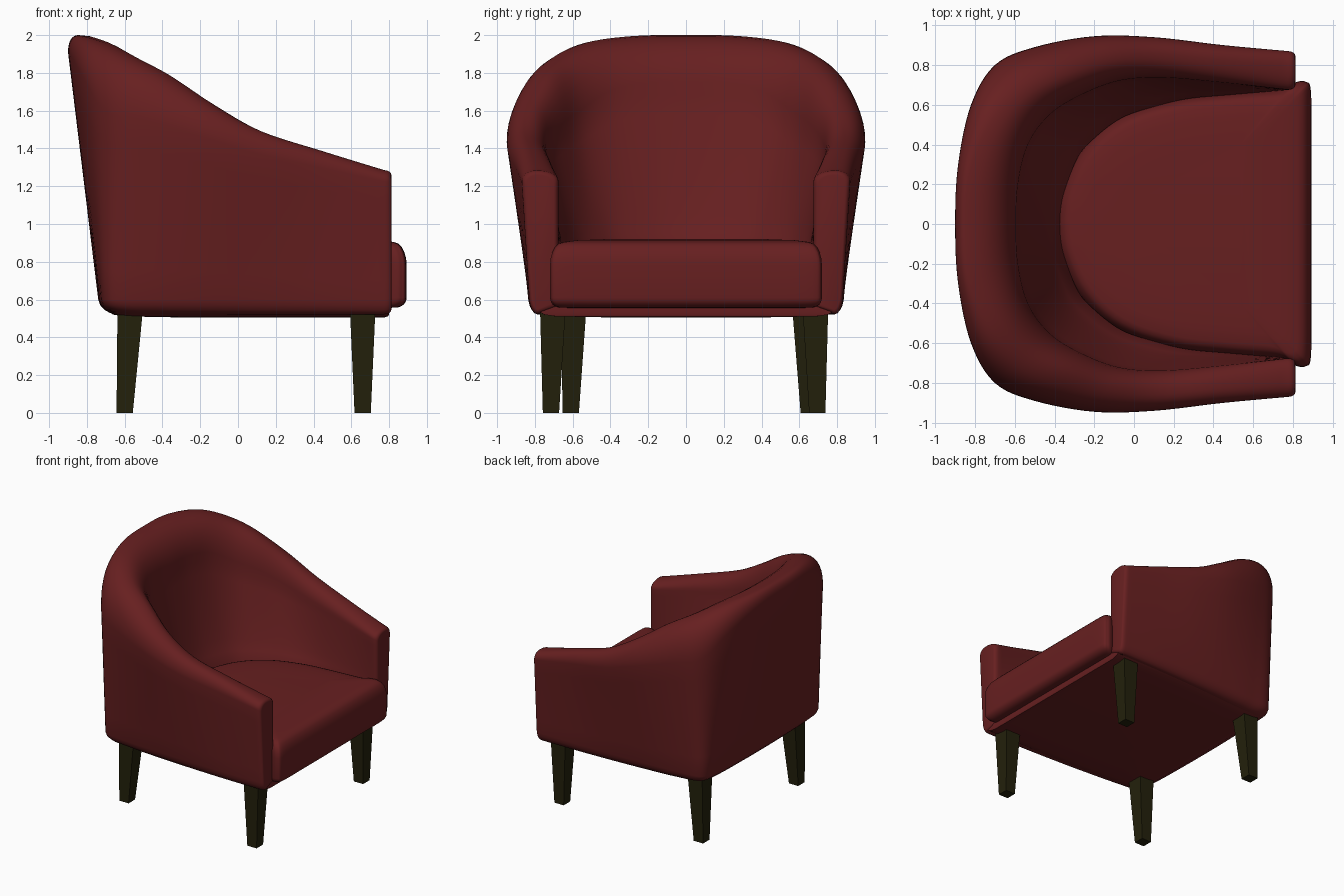
import bpy, bmesh, math

if "Cube" in bpy.data.objects:
    bpy.data.objects.remove(bpy.data.objects["Cube"])


def material(name, rgb):
    m = bpy.data.materials.new(name)
    m.diffuse_color = (*rgb, 1)
    m.use_nodes = True
    m.node_tree.nodes["Principled BSDF"].inputs["Base Color"].default_value = m.diffuse_color
    return m


RED = material("burgundy fabric", (0.135, 0.014, 0.0145))
WOOD = material("dark wood", (0.017, 0.015, 0.0035))


def catmull(keys, n):
    """Smooth samples through a list of equal-length tuples."""
    out = []
    for i in range(len(keys) - 1):
        a, b, c, d = (keys[min(max(i + k, 0), len(keys) - 1)] for k in (-1, 0, 1, 2))
        for j in range(n):
            t = j / n
            out.append([0.5 * (2 * q + (r - p) * t + (2 * p - 5 * q + 4 * r - s) * t * t
                               + (3 * q - p - 3 * r + s) * t ** 3)
                        for p, q, r, s in zip(a, b, c, d)])
    out.append(list(keys[-1]))
    return out


def loft(name, rings, mat, smooth=40):
    """Skin a list of closed rings and cap both ends."""
    bm = bmesh.new()
    rows = [[bm.verts.new(p) for p in ring] for ring in rings]
    n = len(rows[0])
    for a, b in zip(rows, rows[1:]):
        for i in range(n):
            bm.faces.new((a[i], a[(i + 1) % n], b[(i + 1) % n], b[i]))
    bm.faces.new(rows[0])
    bm.faces.new(rows[-1])
    bmesh.ops.recalc_face_normals(bm, faces=bm.faces)
    me = bpy.data.meshes.new(name)
    bm.to_mesh(me)
    bm.free()
    ob = bpy.data.objects.new(name, me)
    bpy.context.collection.objects.link(ob)
    me.materials.append(mat)
    if smooth:
        bpy.ops.object.select_all(action='DESELECT')
        ob.select_set(True)
        bpy.context.view_layer.objects.active = ob
        bpy.ops.object.shade_smooth_by_angle(angle=math.radians(smooth))
    return ob


# Wall stations from back centre to arm front: outer top xy, outer bottom xy, rim height,
# inner top xy, inner bottom xy, rim rounding outside and inside, ridge position
HALF = [
    (-.90, 0, -.74, 0, 2.0, -.59, 0, -.37, 0, .09, .32, .17),
    (-.885, .30, -.738, .30, 1.995, -.58, .20, -.35, .16, .10, .32, .2),
    (-.82, .60, -.73, .60, 1.96, -.53, .40, -.28, .34, .18, .33, .37),
    (-.70, .80, -.69, .765, 1.885, -.42, .55, -.19, .44, .29, .36, .48),
    (-.50, .89, -.50, .80, 1.79, -.26, .65, -.06, .535, .24, .33, .48),
    (-.20, .945, -.20, .82, 1.635, -.07, .72, .10, .59, .17, .25, .45),
    (.10, .94, .10, .83, 1.492, .15, .735, .27, .63, .12, .16, .4),
    (.45, .90, .45, .835, 1.385, .45, .71, .48, .65, .09, .10, .4),
    (.775, .87, .775, .83, 1.285, .775, .675, .775, .675, .06, .06, .4),
]
FLIP = (1, -1, 1, -1, 1, 1, -1, 1, -1, 1, 1, 1)
KEYS = [tuple(v * f for v, f in zip(k, FLIP)) for k in HALF[:0:-1]] + HALF


def section(k):
    """Cross-section of the wall at one station."""
    tx, ty, bx, by, h, ix, iy, jx, jy, d, d2, p = k
    pts = []
    low, z_out, z_in = .60, h - d, h - d2

    def mix(s, z):
        f = min((z - low) / (z_out - low), 1)
        g = min(max((z - .85) / (z_in - .85), 0), 1) ** .75
        ox, oy = bx + (tx - bx) * f, by + (ty - by) * f
        nx, ny = jx + (ix - jx) * g, jy + (iy - jy) * g
        pts.append((ox + (nx - ox) * s, oy + (ny - oy) * s, z))

    for i in range(5):                       # rounded bottom edge
        a = math.pi / 2 * i / 4
        mix(.25 * (1 - math.sin(a)), .60 - .078 * math.cos(a))
    for i in range(1, 7):                    # outer wall
        mix(0, low + (z_out - low) * i / 6)
    e = 2 / 2.2
    for i in range(1, 9):                    # outer half of the rim
        a = math.pi / 2 * i / 8
        mix(p * (1 - max(math.cos(a), 0) ** e), z_out + d * math.sin(a) ** e)
    for i in range(1, 9):                    # inner half of the rim
        a = math.pi / 2 * i / 8
        mix(p + (1 - p) * math.sin(a) ** e, z_in + d2 * max(math.cos(a), 0) ** e)
    for i in range(1, 9):                    # inner wall
        mix(1, z_in + (.85 - z_in) * i / 8)
    mix(1, .56)
    return pts


def shrink(ring, x, inset):
    """Copy of an arm end ring, inset and moved to x, to round the arm front."""
    ys, zs = [p[1] for p in ring], [p[2] for p in ring]
    cy, cz = (min(ys) + max(ys)) / 2, (min(zs) + max(zs)) / 2
    hy, hz = (max(ys) - min(ys)) / 2, (max(zs) - min(zs)) / 2
    return [(x, cy + (p[1] - cy) * (1 - inset / hy), cz + (p[2] - cz) * (1 - inset / hz))
            for p in ring]


rings = [section(k) for k in catmull(KEYS, 6)]
steps = [(.775 + .037 * math.sin(a), .025 * (1 - math.cos(a)))
         for a in (math.pi / 8, math.pi / 4, math.pi * 3 / 8, math.pi / 2)]
start = [shrink(rings[0], x, i) for x, i in reversed(steps)]
end = [shrink(rings[-1], x, i) for x, i in steps]
loft("back_and_arms", start + rings + end, RED)


def slab(outline, cx, hx, hy, layers):
    """Stack of (inset, z) layers of one outline."""
    return [[(cx + (x - cx) * (1 - i / hx), y * (1 - i / hy), z) for x, y in outline]
            for i, z in layers]


# Base under the seat, following the foot of the wall
foot = [(k[2], k[3]) for k in catmull(KEYS, 6)]
foot = [(.805, -.83)] + foot + [(.805, .83)]
loft("seat_base", slab(foot, .70, 1.44, .83, [
    (.4, .506), (.14, .511), (.08, .52), (.055, .535), (.05, .55), (.05, .61)]), RED)

# Cushion with a rounded back and a front lip that wraps the arms
side = [(-.39, 0), (-.37, .15), (-.27, .36), (-.08, .53), (.2, .625), (.5, .66), (.74, .68),
        (.82, .715), (.865, .715), (.89, .67), (.893, .4), (.893, 0)]
half = [tuple(p) for p in catmull(side, 5)]
outline = half + [(x, -y) for x, y in half[-2:0:-1]]
layers = [(.2, .555), (.05, .557)]
layers += [(.05 * (1 - math.sin(a)), .61 - .05 * math.cos(a)) for a in (.4, .8, 1.2, 1.57)]
layers += [(.07 * (1 - math.cos(a)), .78 + .125 * math.sin(a)) for a in (0, .3, .6, .9, 1.2, 1.57)]
layers += [(.14, .914), (.3, .92)]
loft("seat_cushion", slab(outline, .25, .64, .71, layers), RED)

# Tapered square legs: top centre and foot centre
LEGS = {
    "front_leg_left": (.66, .685, .66, .695),
    "front_leg_right": (.66, -.705, .66, -.715),
    "back_leg_left": (-.57, .63, -.60, .65),
    "back_leg_right": (-.57, -.595, -.60, -.61),
}
for name, (ax, ay, bx, by) in LEGS.items():
    loft(name, [[(x + sx * r, y + sy * r, z) for sx, sy in ((-1, -1), (1, -1), (1, 1), (-1, 1))]
                for x, y, z, r in ((bx, by, 0, .043), (ax, ay, .56, .068))], WOOD, 0)
